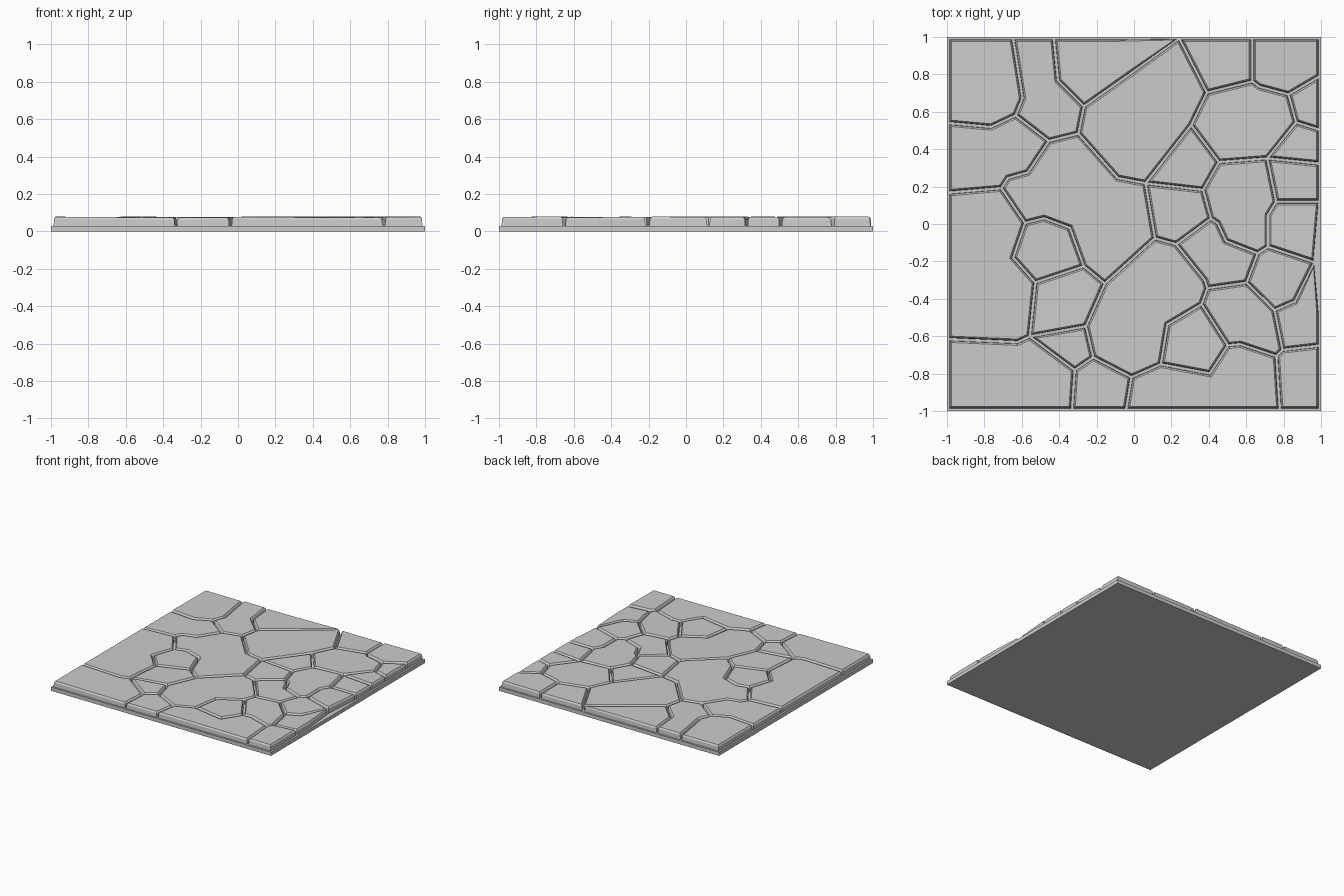
import bpy, bmesh, random
from mathutils import Vector

if "Cube" in bpy.data.objects:
    bpy.data.objects.remove(bpy.data.objects["Cube"])

random.seed(4)
BASE_H, STONE_H, HALF = 0.03, 0.077, 0.993

# each stone is described by one or more filling circles (x, y, radius)
STONES = [
    [(-.79, .76, .19)], [(-.54, .80, .10), (-.45, .62, .12)],
    [(-.24, .83, .15), (.02, .94, .05)], [(0, .53, .25), (.18, .72, .17)],
    [(.47, .86, .125)], [(.80, .86, .13)], [(.94, .62, .08)],
    [(.55, .54, .19), (.72, .56, .13)], [(.88, .43, .09)],
    [(.86, .23, .10)], [(.86, -.02, .13)],
    [(.57, .16, .16), (.60, -.02, .10)], [(.27, .33, .13)], [(.24, .07, .12)],
    [(-.35, .22, .21), (-.12, 0, .19), (-.55, .15, .10)],
    [(-.83, .33, .13), (-.62, .40, .11)],
    [(-.80, -.02, .19), (-.76, -.38, .20)], [(-.48, -.13, .13)],
    [(-.38, -.43, .13)], [(.13, -.32, .19), (-.04, -.58, .19)],
    [(.38, -.12, .08), (.53, -.20, .08)], [(.57, -.48, .13), (.68, -.58, .08)],
    [(.77, -.29, .13)], [(.88, -.54, .10), (.95, -.38, .05)],
    [(.32, -.64, .13)], [(.28, -.91, .11), (.60, -.82, .15), (.11, -.92, .06)],
    [(.91, -.80, .12)], [(-.19, -.87, .11)], [(-.34, -.65, .075)],
    [(-.78, -.84, .16), (-.49, -.85, .15)],
]


def clip(poly, n, c):
    """Keep the part of a polygon where p.n <= c."""
    out = []
    for a, b in zip(poly, poly[1:] + poly[:1]):
        da, db = a.dot(n) - c, b.dot(n) - c
        if da <= 0:
            out.append(a)
        if (da < 0 < db) or (db < 0 < da):
            out.append(a.lerp(b, da / (da - db)))
    return out


def inset(poly, d):
    """Shrink a counter-clockwise polygon by d with mitred corners."""
    out = []
    for i, p in enumerate(poly):
        e1 = (p - poly[i - 1]).normalized()
        e2 = (poly[(i + 1) % len(poly)] - p).normalized()
        n1, n2 = Vector((-e1.y, e1.x)), Vector((-e2.y, e2.x))
        out.append(p + (n1 + n2) * d / max(1 + n1.dot(n2), 0.35))
    return out


def to_object(bm, name):
    bmesh.ops.recalc_face_normals(bm, faces=bm.faces)
    mesh = bpy.data.meshes.new(name)
    bm.to_mesh(mesh)
    bm.free()
    bpy.context.collection.objects.link(bpy.data.objects.new(name, mesh))


# base slab
bm = bmesh.new()
bmesh.ops.create_cube(bm, size=1)
for v in bm.verts:
    v.co = (v.co.x * 2, v.co.y * 2, (v.co.z + .5) * BASE_H)
to_object(bm, "base_slab")

# flat joint layout: cells between circles, split along their radical axes
circles = [(Vector(c[:2]), c[2], k) for k, s in enumerate(STONES) for c in s]
plan = bmesh.new()
stone_id = plan.faces.layers.int.new("stone")
for p, r, k in circles:
    poly = [Vector((x * HALF, y * HALF)) for x, y in ((-1, -1), (1, -1), (1, 1), (-1, 1))]
    for q, s, _ in circles:
        if q != p:
            poly = clip(poly, q - p, (q.dot(q) - p.dot(p) + r * r - s * s) / 2)
    if len(poly) > 2:
        f = plan.faces.new([plan.verts.new((v.x, v.y, 0)) for v in poly])
        f[stone_id] = k
bmesh.ops.remove_doubles(plan, verts=plan.verts, dist=0.0005)
shared = [e for e in plan.edges if len(e.link_faces) == 2
          and e.link_faces[0][stone_id] == e.link_faces[1][stone_id]]
bmesh.ops.dissolve_edges(plan, edges=shared, use_verts=False)
bmesh.ops.remove_doubles(plan, verts=plan.verts, dist=0.03)

# raised stones with steep sides, a chamfered rim and slightly tilted tops
bm = bmesh.new()
for face in plan.faces:
    outline = [v.co.xy for v in face.verts]
    if sum(a.cross(b) for a, b in zip(outline, outline[1:] + outline[:1])) < 0:
        outline.reverse()
    mid = sum(outline, Vector((0, 0))) / len(outline)
    tilt = Vector((random.uniform(-.008, .008), random.uniform(-.008, .008)))
    lift = random.uniform(-.002, .001)
    rings = []
    for d, z, t in ((.007, BASE_H - .002, 0), (.009, STONE_H - .012, 1), (.017, STONE_H, 1)):
        rings.append([bm.verts.new((p.x, p.y, z + t * (lift + tilt.dot(p - mid))))
                      for p in inset(outline, d)])
    n = len(outline)
    for lo, hi in zip(rings, rings[1:]):
        for i in range(n):
            j = (i + 1) % n
            bm.faces.new((lo[i], lo[j], hi[j], hi[i]))
    bm.faces.new(rings[-1])
    bm.faces.new(rings[0][::-1])
plan.free()
to_object(bm, "paving_stones")
